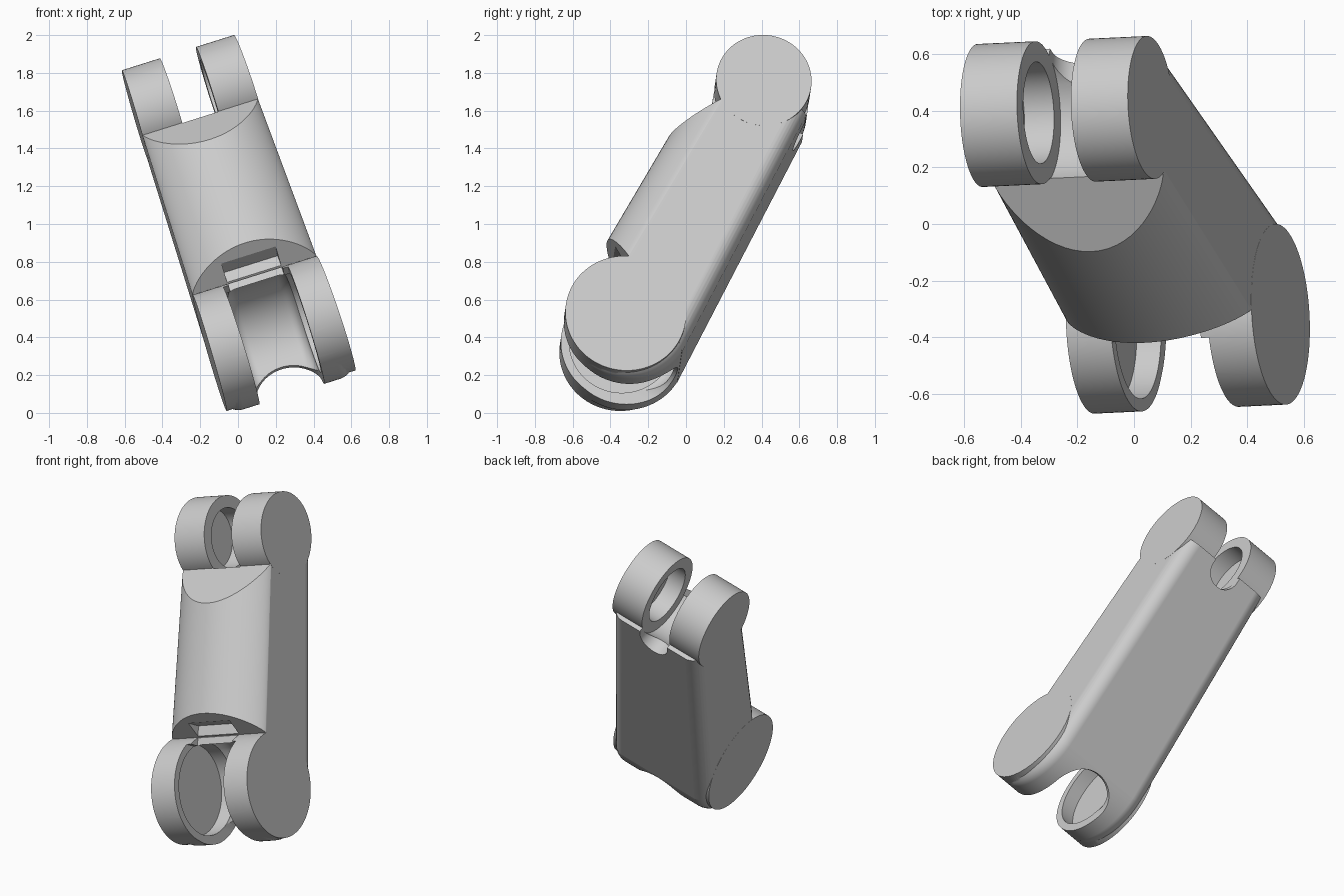
import bpy, bmesh, math
from mathutils import Matrix, Vector

if "Cube" in bpy.data.objects:
    bpy.data.objects.remove(bpy.data.objects["Cube"])

# Local frame: x along the pins, y towards the back, z from lower to upper pin
SPAN = 1.505
HALF = 0.351          # half width at the lower pin
TAPER = 0.065         # narrowing per unit of height

grey = bpy.data.materials.new("plain_grey")
grey.use_nodes = True
grey.diffuse_color = (0.6, 0.6, 0.6, 1)
grey.node_tree.nodes["Principled BSDF"].inputs["Base Color"].default_value = (0.6, 0.6, 0.6, 1)


def make_object(name, bm):
    bmesh.ops.recalc_face_normals(bm, faces=bm.faces)
    mesh = bpy.data.meshes.new(name)
    bm.to_mesh(mesh)
    bm.free()
    mesh.materials.append(grey)
    obj = bpy.data.objects.new(name, mesh)
    bpy.context.collection.objects.link(obj)
    return obj


def drum(name, radius, half, height, y=0, axis='Y', taper=False, bevel=0):
    """Cylinder along the pins (or front to back), optionally narrowing or with rounded rims."""
    bm = bmesh.new()
    turn = Matrix.Translation((0, y, height)) @ Matrix.Rotation(math.pi / 2, 4, axis)
    bmesh.ops.create_cone(bm, cap_ends=True, segments=96, radius1=radius,
                          radius2=radius, depth=2 * half, matrix=turn)
    if bevel:
        rims = [e for e in bm.edges if any(len(f.verts) > 4 for f in e.link_faces)]
        bmesh.ops.bevel(bm, geom=rims, offset=bevel, segments=8, profile=0.5, affect='EDGES')
    if taper:
        for v in bm.verts:
            v.co.x *= 1 - TAPER * v.co.z
    return make_object(name, bm)


def block(name, half, y0, y1, z0, z1):
    """Box centred across the pins."""
    bm = bmesh.new()
    place = Matrix.Translation((0, (y0 + y1) / 2, (z0 + z1) / 2))
    bmesh.ops.create_cube(bm, size=1, matrix=place @ Matrix.Diagonal((2 * half, y1 - y0, z1 - z0, 1)))
    return make_object(name, bm)


def section(height):
    """Cross-section: bulged front, flat sides, back with rounded corners."""
    a = (HALF - 0.0005) * (1 - TAPER * height)
    back = 0.3525 - 0.05 * height
    fillet = 0.085
    pts = []
    for i in range(33):
        t = math.pi * (i / 32 - 0.5)
        pts.append((a * math.sin(t), -0.14 - 0.178 * max(math.cos(t), 0) ** 1.5))
    for side, start in ((1, 0), (-1, math.pi / 2)):
        for i in range(9):
            t = start + math.pi / 2 * i / 8
            pts.append((side * (a - fillet) + fillet * math.cos(t),
                        back - fillet + fillet * math.sin(t)))
    return [Vector((x, y, height)) for x, y in pts]


def boolean(target, tool, operation):
    mod = target.modifiers.new(operation.lower(), 'BOOLEAN')
    mod.operation, mod.solver, mod.object = operation, 'EXACT', tool
    bpy.context.view_layer.objects.active = target
    with bpy.context.temp_override(object=target, active_object=target):
        bpy.ops.object.modifier_apply(modifier=mod.name)
    bpy.data.objects.remove(tool)


# Tapered arm body
bm = bmesh.new()
rings = [[bm.verts.new(p) for p in section(h)] for h in (-0.1, 1.47)]
n = len(rings[0])
for i in range(n):
    j = (i + 1) % n
    bm.faces.new((rings[0][i], rings[0][j], rings[1][j], rings[1][i]))
bm.faces.new(rings[0])
bm.faces.new(rings[1])

# Sloping shoulders above the lower and below the upper knuckles
for point, normal in (((0, -0.137, 0.285), (0, -0.110, -0.181)),
                      ((0, -0.143, 1.305), (0, -0.231, 0.163))):
    cut = bmesh.ops.bisect_plane(bm, geom=bm.verts[:] + bm.edges[:] + bm.faces[:],
                                 plane_co=point, plane_no=normal, clear_outer=True)
    edges = [g for g in cut["geom_cut"] if isinstance(g, bmesh.types.BMEdge)]
    bmesh.ops.holes_fill(bm, edges=edges, sides=0)
arm = make_object("link_arm", bm)

# Rounded heel behind the lower pin, then round knuckles at both ends
boolean(arm, drum("heel", 0.325, HALF - 0.001, 0, y=0.027, taper=True, bevel=0.085), 'UNION')
boolean(arm, drum("lower_knuckle", 0.32, HALF, 0, taper=True), 'UNION')
boolean(arm, drum("upper_knuckle", 0.253, HALF, SPAN, taper=True), 'UNION')

cutters = [
    # Lower slot: round pocket, arched mouth through the heel, open front and neck
    drum("lower_pocket", 0.30, 0.18, 0, y=0.03, bevel=0.06),
    drum("lower_arch", 0.18, 0.6, -0.21, axis='X'),
    block("lower_mouth", 0.18, -0.6, 0.6, -0.6, -0.21),
    block("lower_front", 0.18, -0.6, -0.12, -0.3, 0.235),
    block("neck_relief", 0.15, -0.6, -0.15, 0.2, 0.355),
    # Upper slot: round pocket and arched dip in the back
    drum("upper_pocket", 0.257, 0.1, SPAN),
    drum("upper_arch", 0.1, 0.25, SPAN - 0.065, y=0.3, axis='X'),
    block("upper_back", 0.1, 0.05, 0.55, SPAN - 0.065, SPAN + 0.1),
    # Blind pin sockets
    drum("lower_socket", 0.275, 0.27, 0),
    drum("upper_socket", 0.18, 0.21, SPAN),
]
for cutter in cutters:
    boolean(arm, cutter, 'DIFFERENCE')

# Lean the finished link
x_axis = Vector((0.953, 0.045, 0.300)).normalized()
z_axis = Vector((-0.288, 0.487, 0.825))
z_axis = (z_axis - x_axis * z_axis.dot(x_axis)).normalized()
y_axis = z_axis.cross(x_axis)
lean = Matrix((x_axis, y_axis, z_axis)).transposed().to_4x4()
arm.data.transform(Matrix.Translation((0.184, -0.335, 0.4225)) @ lean)

# Smooth curved faces, keep edges crisp
bpy.ops.object.select_all(action='DESELECT')
arm.select_set(True)
bpy.context.view_layer.objects.active = arm
bpy.ops.object.shade_smooth_by_angle(angle=math.radians(30))
weighted = arm.modifiers.new("weighted_normals", 'WEIGHTED_NORMAL')
weighted.keep_sharp = True
